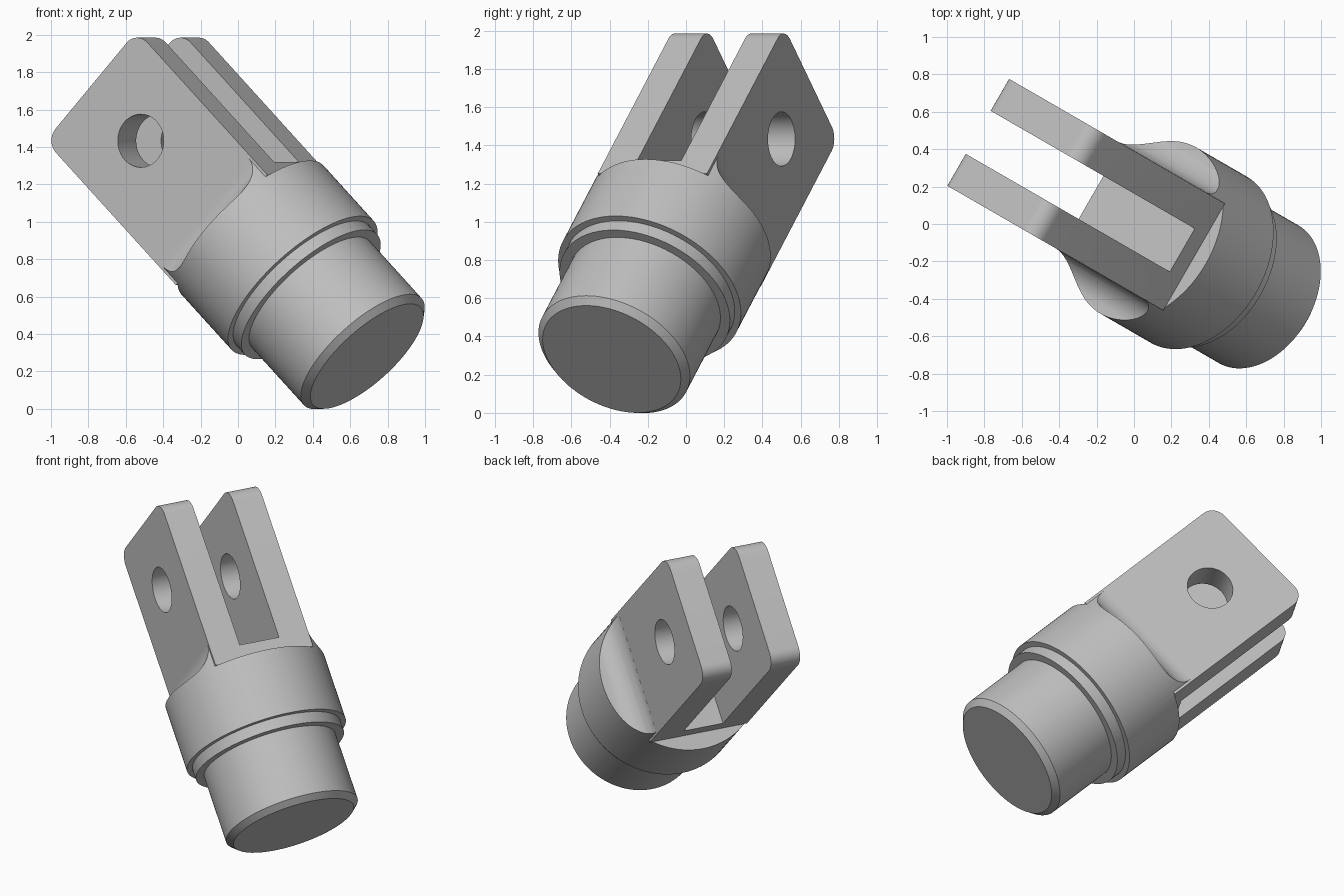
import bpy, bmesh, math
from mathutils import Matrix, Vector

cube = bpy.data.objects.get("Cube")
if cube:
    bpy.data.objects.remove(cube, do_unlink=True)

steel = bpy.data.materials.new("plain_grey_steel")
steel.use_nodes = True
GREY = (0.52, 0.52, 0.52, 1)
steel.diffuse_color = GREY
steel.node_tree.nodes["Principled BSDF"].inputs["Base Color"].default_value = GREY

# Part frame: X across the fork width, Y through the pin, Z along the shaft
TILT, YAW = math.radians(43.7), math.radians(30)
s, c = math.sin(TILT), math.cos(TILT)
along = Vector((math.cos(YAW), -math.sin(YAW), 0))
up = Vector((0, 0, 1))
bx = along * s + up * c
by = Vector((math.sin(YAW), math.cos(YAW), 0))
bz = up * s - along * c
FRAME = Matrix((bx, by, bz)).transposed().to_4x4()
FRAME.translation = bx * 0.75 + by * 0.008

R_BODY, HALF_W, HALF_T = 0.513, 0.408, 0.33
CAP, FLOOR, TIP, FILLET = 0.60, 0.70, 1.715, 0.15


def finish(name, bm):
    bmesh.ops.recalc_face_normals(bm, faces=bm.faces)
    mesh = bpy.data.meshes.new(name)
    bm.to_mesh(mesh)
    bm.free()
    mesh.materials.append(steel)
    obj = bpy.data.objects.new(name, mesh)
    bpy.context.collection.objects.link(obj)
    obj.matrix_world = FRAME
    return obj


def prism(name, outline, place, depth):
    """Extrude a flat outline along the vector depth; place maps (p, q) to 3D."""
    bm = bmesh.new()
    face = bm.faces.new([bm.verts.new(place(p, q)) for p, q in outline])
    new = bmesh.ops.extrude_face_region(bm, geom=[face])["geom"]
    moved = [v for v in new if isinstance(v, bmesh.types.BMVert)]
    bmesh.ops.translate(bm, verts=moved, vec=depth)
    return finish(name, bm)


def lathe(name, profile, steps=96):
    bm = bmesh.new()
    rings = [[bm.verts.new((r * math.cos(t), r * math.sin(t), z))
              for t in (math.tau * i / steps for i in range(steps))]
             for r, z in profile]
    for low, high in zip(rings, rings[1:]):
        for i in range(steps):
            j = (i + 1) % steps
            bm.faces.new((low[i], low[j], high[j], high[i]))
    bm.faces.new(rings[0])
    bm.faces.new(rings[-1])
    return finish(name, bm)


def arc(cx, cz, r, start, end, steps=10):
    return [(cx + r * math.cos(a), cz + r * math.sin(a)) for a in
            (math.radians(start + (end - start) * i / steps) for i in range(steps + 1))]


def box(name, x0, x1, y0, y1, z0, z1):
    return prism(name, [(x0, y0), (x1, y0), (x1, y1), (x0, y1)],
                 lambda p, q: (p, q, z0), (0, 0, z1 - z0))


def combine(target, tool, operation):
    tool.hide_render = True
    mod = target.modifiers.new("join", 'BOOLEAN')
    mod.operation, mod.solver, mod.object = operation, 'EXACT', tool
    bpy.context.view_layer.update()
    bpy.context.view_layer.objects.active = target
    bpy.ops.object.modifier_apply(modifier=mod.name)
    bpy.data.objects.remove(tool, do_unlink=True)


# Turned shaft: chamfered spigot, narrow shoulder ring, wide body
rod = lathe("clevis_rod_end", [
    (0.388, -0.378), (0.425, -0.342), (0.425, 0.10), (0.478, 0.10),
    (0.478, 0.17), (R_BODY, 0.17), (R_BODY, CAP + FILLET - 0.005)])

# Trim the body top: concave shoulders beside the fork, flat caps at its edges
for side in (-1, 1):
    shoulder = arc(HALF_T + FILLET, CAP + FILLET, FILLET, 180, 270)
    outline = [(HALF_T, 1)] + shoulder + [(0.7, CAP), (0.7, 1)]
    combine(rod, prism("shoulder_cutter", [(side * p, q) for p, q in outline],
                       lambda p, q: (-1, p, q), (2, 0, 0)), 'DIFFERENCE')
    x0, x1 = sorted((side * (HALF_W - 0.008), side))
    combine(rod, box("cap_cutter", x0, x1, -1, 1, CAP, 1), 'DIFFERENCE')

# Fork block with rounded tip corners
ROUND = 0.09
outline = [(-HALF_W, CAP), (HALF_W, CAP)]
outline += arc(HALF_W - ROUND, TIP - ROUND, ROUND, 0, 90)
outline += arc(ROUND - HALF_W, TIP - ROUND, ROUND, 90, 180)
combine(rod, prism("fork", outline, lambda p, q: (p, -HALF_T, q),
                   (0, 2 * HALF_T, 0)), 'UNION')

# Slot between the prongs and the pin hole through both
combine(rod, box("slot_cutter", -1, 1, -0.133, 0.133, FLOOR, 2), 'DIFFERENCE')
combine(rod, prism("pin_cutter", arc(0, 1.29, 0.142, 0, 354.375, 63),
                   lambda p, q: (p, -1, q), (0, 2, 0)), 'DIFFERENCE')

# One colour, smooth curves with sharp edges
rod.data.materials.clear()
rod.data.materials.append(steel)
for face in rod.data.polygons:
    face.material_index = 0
    face.use_smooth = True
rod.data.set_sharp_from_angle(angle=math.radians(25))
